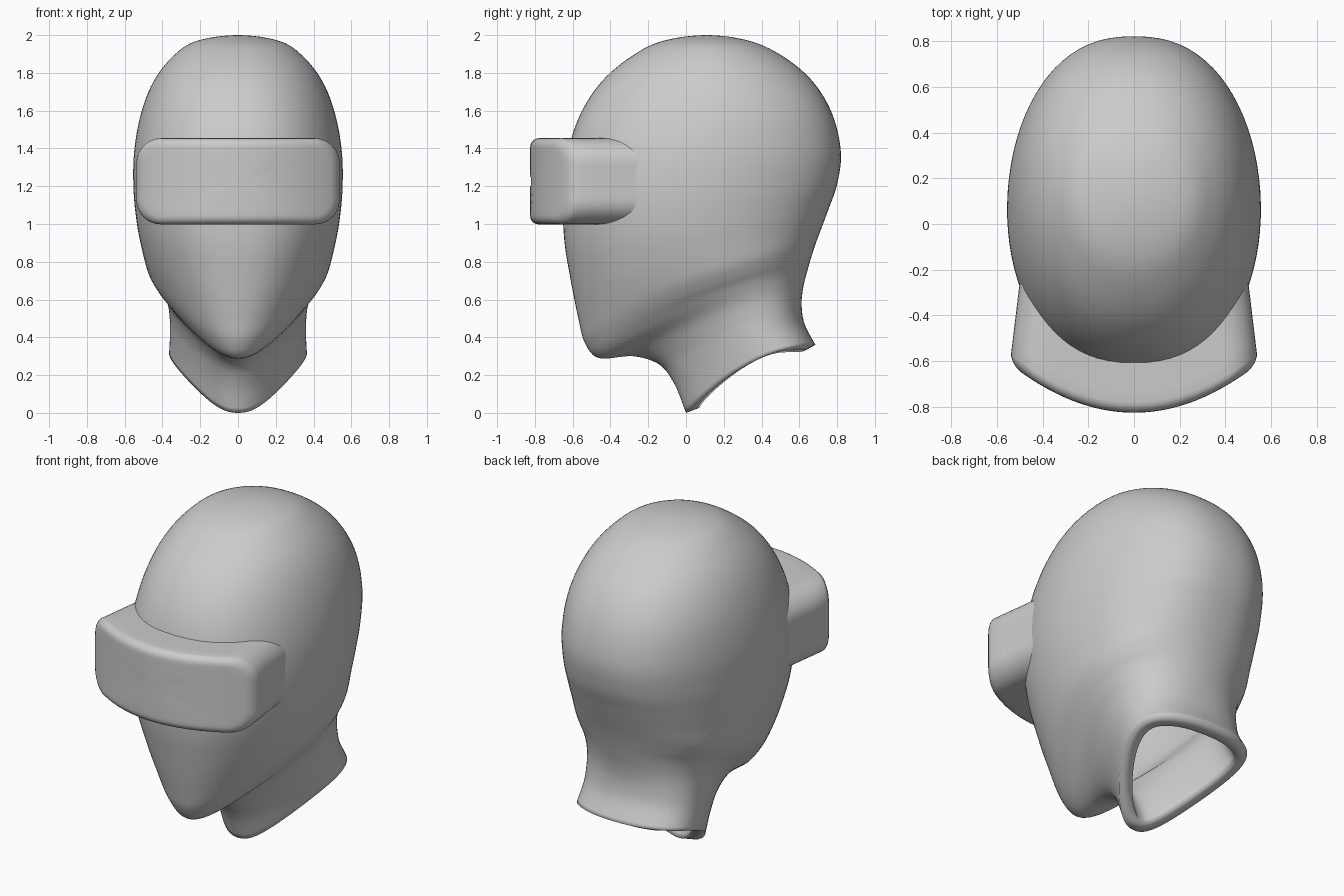
import bpy, bmesh
from math import sin, cos, pi, copysign

if "Cube" in bpy.data.objects:
    bpy.data.objects.remove(bpy.data.objects["Cube"])

def finish(bm, name, angle=0.7):
    bmesh.ops.recalc_face_normals(bm, faces=bm.faces)
    me = bpy.data.meshes.new(name)
    bm.to_mesh(me)
    bm.free()
    ob = bpy.data.objects.new(name, me)
    bpy.context.collection.objects.link(ob)
    bpy.ops.object.select_all(action='DESELECT')
    ob.select_set(True)
    bpy.context.view_layer.objects.active = ob
    bpy.ops.object.shade_smooth_by_angle(angle=angle)
    return ob

def bridge(bm, a, b):
    n = len(a)
    for i in range(n):
        j = (i + 1) % n
        bm.faces.new((a[i], a[j], b[j], b[i]))

# Head: tilting rings, each from a front point to a back point
# front y, front z, back y, back z, half width, roundness power, front taper, bow
RINGS = [
    (.11, 2.0, .11, 2.0, 0, .95, 0, 0),
    (-.13, 1.967, .345, 1.967, .225, .95, 0, 0),
    (-.30, 1.88, .525, 1.88, .352, .92, 0, 0),
    (-.45, 1.75, .675, 1.75, .45, .9, 0, 0),
    (-.56, 1.58, .775, 1.58, .515, .86, 0, 0),
    (-.625, 1.38, .82, 1.38, .55, .85, -.02, 0),
    (-.65, 1.15, .80, 1.21, .553, .84, -.02, 0),
    (-.645, .92, .755, 1.08, .535, .86, .02, 0),
    (-.61, .70, .718, .98, .507, .9, .09, .01),
    (-.57, .50, .688, .90, .48, .95, .2, .03),
    (-.535, .37, .665, .83, .45, .98, .29, .06),
    (-.46, .29, .642, .75, .41, 1, .36, .08),
    (-.28, .30, .62, .66, .375, .97, .38, .06),
    (-.14, .255, .612, .57, .362, .92, .36, .05),
    (-.06, .15, .628, .47, .36, .9, .36, .06),
    (0, .0, .685, .36, .365, .88, .36, .085),
]

def spline(a, b, c, d, t):
    return [.5 * (2*q + (r-p)*t + (2*p-5*q+4*r-s)*t*t + (3*q-p-3*r+s)*t**3)
            for p, q, r, s in zip(a, b, c, d)]

r1 = RINGS[1]
first = (r1[2], r1[3], r1[0], r1[1], -r1[4]) + r1[5:]
last = [2*a - b for a, b in zip(RINGS[-1], RINGS[-2])]
ctrl = [first] + RINGS + [last]
STEPS, N = 6, 80
rows = [spline(*ctrl[i:i+4], k / STEPS)
        for i in range(len(RINGS) - 1) for k in range(STEPS)] + [RINGS[-1]]

bm = bmesh.new()
prev = None
for fy, fz, by, bz, w, p, taper, bow in rows:
    angles = [2 * pi * i / N for i in range(N)]
    side = [copysign(abs(sin(a)) ** p, sin(a)) * (1 - taper * cos(a)) for a in angles]
    peak = max(side)
    ring = []
    for a, s in zip(angles, side):
        t = (1 - cos(a)) / 2
        ring.append(bm.verts.new((w * s / peak, fy + (by-fy)*t,
                                  fz + (bz-fz)*t + bow*sin(a)**2)))
    if prev:
        bridge(bm, prev, ring)
    prev = ring
bmesh.ops.remove_doubles(bm, verts=bm.verts, dist=1e-5)
head = finish(bm, "head_and_neck")

# Hollow shell, open at the neck
shell = head.modifiers.new("shell", 'SOLIDIFY')
shell.thickness = .075
shell.offset = -1

# Visor: rounded rectangle swept back from a curved front
HW, HH, R, ZC = .538, .228, .13, 1.226
BEVEL = .045

def outline(inset):
    pts = []
    r = R - inset
    for k, (sx, sz) in enumerate(((1, 1), (-1, 1), (-1, -1), (1, -1))):
        for i in range(9):
            a = pi / 2 * (k + i / 8)
            pts.append((sx*(HW-R) + r*cos(a), sz*(HH-R) + r*sin(a)))
        x0, z0 = pts[-1]
        x1 = -sx*(HW-R) if k % 2 == 0 else x0
        z1 = z0 if k % 2 == 0 else -sz*(HH-R)
        for i in range(1, 12):
            pts.append((x0 + (x1-x0)*i/12, z0 + (z1-z0)*i/12))
    return pts

def front(x):
    return -.825 + .21 * abs(x / HW) ** 2

def back(x):
    return -.57 + .40 * abs(x / .52) ** 3

bm = bmesh.new()
loops = []
for s in (.15, .35, .55, .75, .9, 1):
    loops.append([(x*s, front(x*s), z*s) for x, z in outline(BEVEL)])
for k in (1, 2, 3, 4, 5):
    a = pi / 2 * k / 5
    loops.append([(x, front(x) + BEVEL*(1-cos(a)), z)
                  for x, z in outline(BEVEL*(1-sin(a)))])
for t in (.25, .5, .75, 1):
    loops.append([(x*(1-.08*t), (front(x)+BEVEL)*(1-t) + back(x*.93)*t, z)
                  for x, z in outline(0)])
vl = [[bm.verts.new((x, y, z + ZC)) for x, y, z in l] for l in loops]
for a, b in zip(vl, vl[1:]):
    bridge(bm, a, b)
bm.faces.new(vl[0])
finish(bm, "visor", 1.0)
